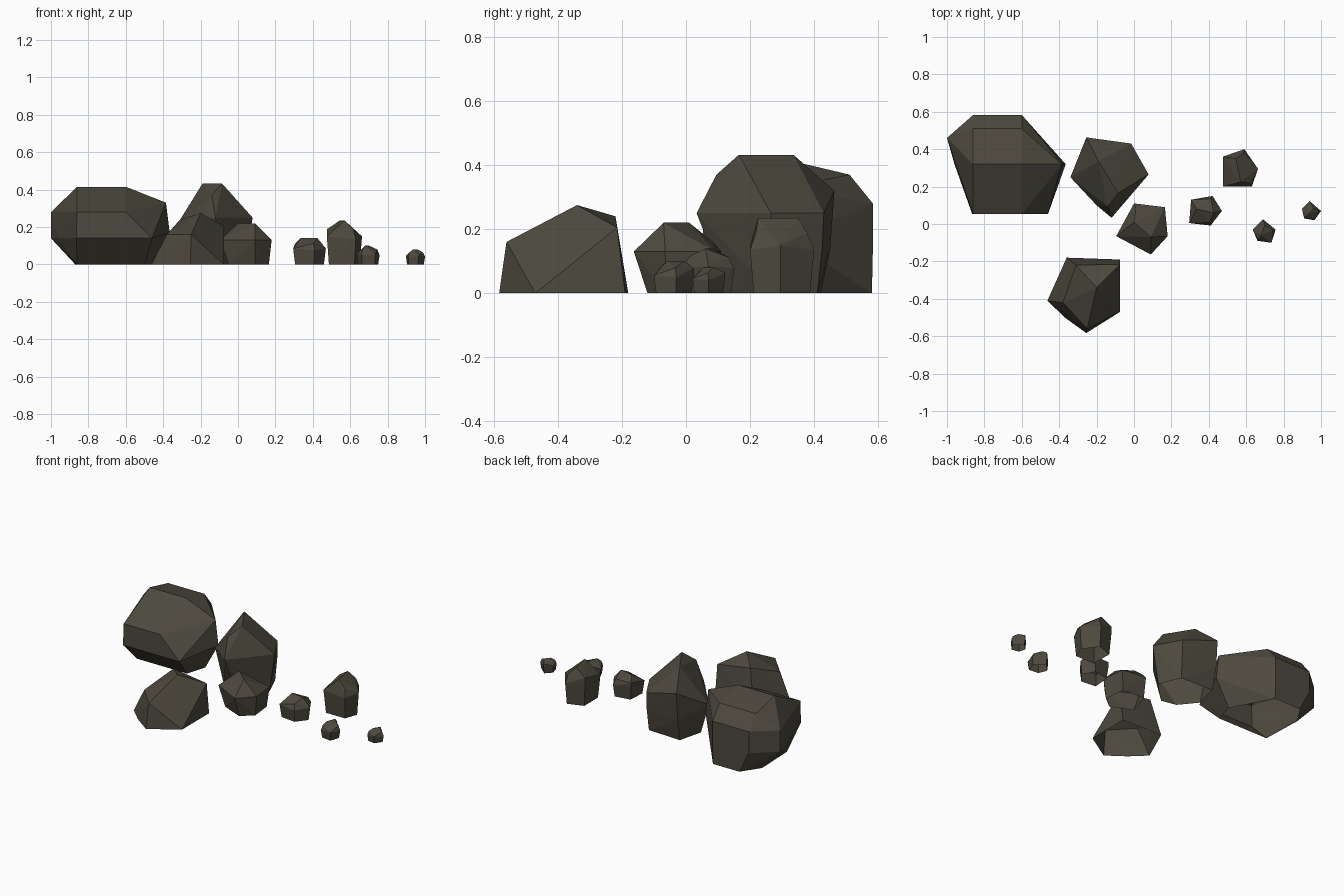
import bpy, bmesh

stone = bpy.data.materials.new("dark_stone")
stone.diffuse_color = (0.075, 0.067, 0.049, 1)


def rock(name, layers):
    """Faceted boulder, open underneath: hull of horizontal layers {z: [(x, y), ...]}."""
    bm = bmesh.new()
    for z, ring in layers.items():
        for x, y in ring:
            bm.verts.new((x, y, z))
    bmesh.ops.convex_hull(bm, input=bm.verts[:])
    loose = [v for v in bm.verts if not v.link_faces]
    bmesh.ops.delete(bm, geom=loose, context='VERTS')
    bmesh.ops.recalc_face_normals(bm, faces=bm.faces[:])
    # the underside is left open
    under = [f for f in bm.faces if all(v.co.z < 1e-4 for v in f.verts)]
    bmesh.ops.delete(bm, geom=under, context='FACES')
    me = bpy.data.meshes.new(name)
    bm.to_mesh(me)
    bm.free()
    me.materials.append(stone)
    ob = bpy.data.objects.new(name, me)
    bpy.context.collection.objects.link(ob)
    return ob


def shrink(ring, k):
    """Scale a ring about its centre."""
    cx = sum(p[0] for p in ring) / len(ring)
    cy = sum(p[1] for p in ring) / len(ring)
    return [(cx + (x - cx) * k, cy + (y - cy) * k) for x, y in ring]


# largest boulder, back left
rock("large_boulder", {
    0.0: [(-0.79, 0.58), (-0.60, 0.58), (-0.46, 0.32), (-0.50, 0.19), (-0.86, 0.19), (-0.87, 0.46)],
    0.14: [(-1.0, 0.46), (-0.96, 0.32), (-0.865, 0.053), (-0.46, 0.053), (-0.86, 0.583), (-0.60, 0.583)],
    0.17: [(-0.365, 0.32)],
    0.28: [(-1.0, 0.46), (-0.86, 0.583), (-0.60, 0.583), (-0.60, 0.053), (-0.86, 0.053)],
    0.33: [(-0.385, 0.32)],
    0.37: [(-0.86, 0.51), (-0.60, 0.51)],
    0.415: [(-0.86, 0.32), (-0.60, 0.32)]})

# tall ridged boulder in the middle
rock("ridged_boulder", {
    0.0: [(-0.25, 0.42), (-0.02, 0.41), (0.04, 0.27), (-0.10, 0.13), (-0.20, 0.15), (-0.29, 0.26)],
    0.14: [(-0.255, 0.45), (-0.015, 0.425)],
    0.19: [(-0.34, 0.25)],
    0.25: [(-0.015, 0.43), (0.078, 0.265), (-0.12, 0.033), (-0.20, 0.10)],
    0.32: [(-0.255, 0.463)],
    0.37: [(-0.14, 0.095)],
    0.432: [(-0.19, 0.335), (-0.085, 0.165)]})

# medium rock in front of it
rock("medium_rock", {
    0.0: [(0.0, 0.09), (0.15, 0.08), (0.165, -0.06), (0.09, -0.12), (-0.05, -0.06)],
    0.13: [(0.0, 0.11), (0.165, 0.09), (0.18, -0.065), (0.09, -0.163), (-0.095, -0.065)],
    0.16: [(0.01, 0.085)],
    0.22: [(0.0, 0.01), (0.09, -0.07)]})

# broad peaked boulder, front left
rock("peaked_boulder", {
    0.0: [(-0.36, -0.18), (-0.075, -0.19), (-0.075, -0.47), (-0.255, -0.583), (-0.37, -0.50), (-0.463, -0.41)],
    0.16: [(-0.25, -0.56), (-0.38, -0.42)],
    0.205: [(-0.075, -0.215)],
    0.24: [(-0.31, -0.22)],
    0.275: [(-0.20, -0.34)]})

# small stones: pentagon outline, mid height, top height, two-point crest
stones = {
    "upright_stone": ([(0.475, 0.36), (0.59, 0.40), (0.663, 0.295), (0.63, 0.20), (0.475, 0.20)],
                      0.15, 0.235, [(0.545, 0.35), (0.57, 0.225)]),
    "flat_stone": ([(0.305, 0.13), (0.42, 0.15), (0.47, 0.07), (0.41, -0.008), (0.295, 0.005)],
                   0.085, 0.14, [(0.335, 0.08), (0.425, 0.06)]),
    "front_pebble": ([(0.69, 0.025), (0.757, -0.03), (0.735, -0.10), (0.66, -0.09), (0.635, -0.03)],
                     0.055, 0.10, [(0.68, -0.06), (0.70, -0.005)]),
    "end_pebble": ([(0.94, 0.122), (1.0, 0.07), (0.965, 0.02), (0.91, 0.03), (0.898, 0.08)],
                   0.045, 0.08, [(0.935, 0.055), (0.96, 0.085)]),
}
for name, (ring, mid, top, crest) in stones.items():
    rock(name, {0.0: shrink(ring, 0.88), mid * 0.9: ring[1::2], mid: ring[0::2],
                top * 0.8: shrink(ring[:1], 1) + shrink(ring, 0.8)[1:4:2], top: crest})
